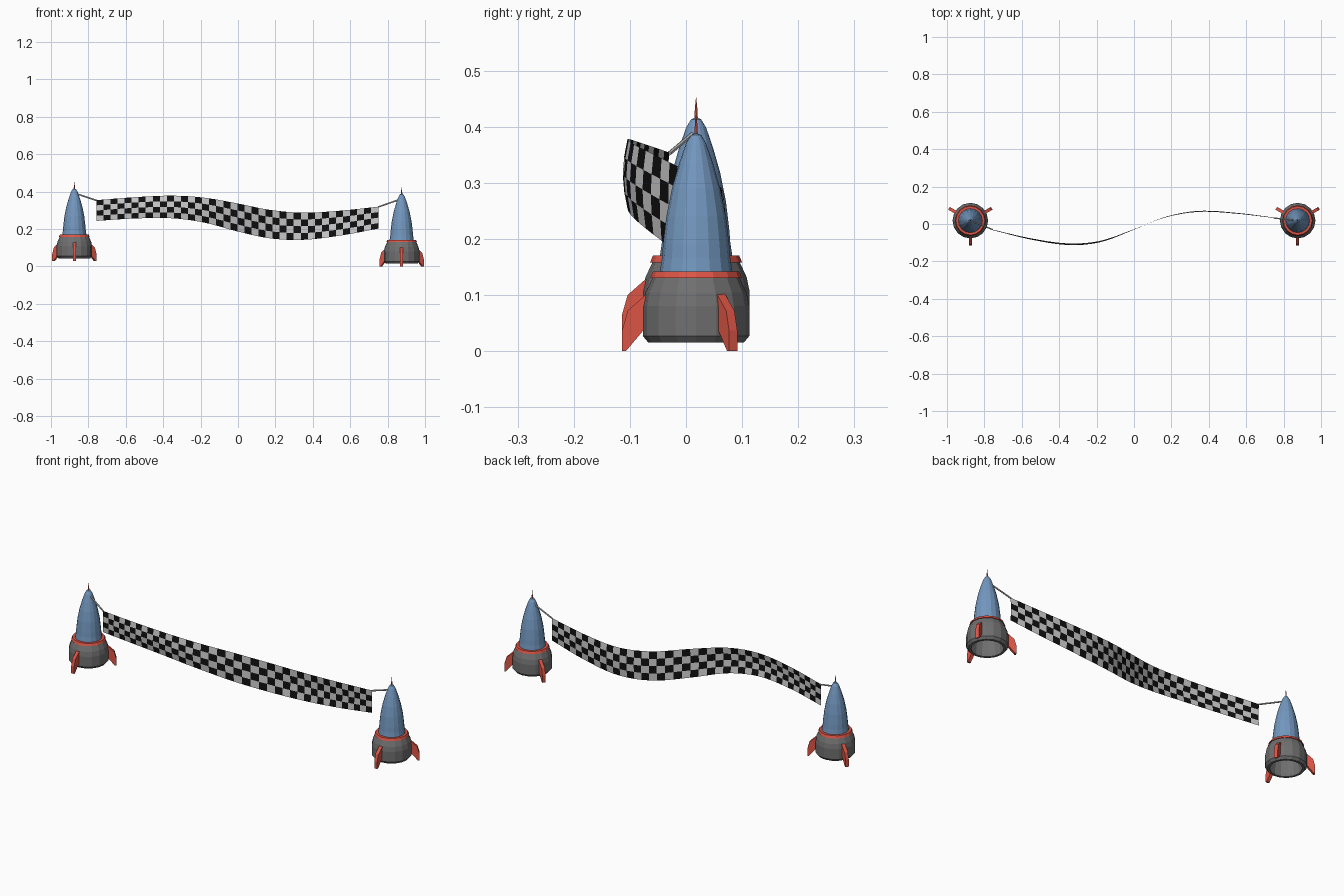
import bpy, bmesh
from math import pi, sin, cos, radians
from mathutils import Vector

if "Cube" in bpy.data.objects:
    bpy.data.objects.remove(bpy.data.objects["Cube"])


def material(name, rgb):
    m = bpy.data.materials.new(name)
    m.diffuse_color = (*rgb, 1)
    m.use_nodes = True
    m.node_tree.nodes["Principled BSDF"].inputs["Base Color"].default_value = m.diffuse_color
    return m


BLUE = material("blue", (0.17, 0.31, 0.52))
RED = material("red", (0.72, 0.09, 0.06))
DARK = material("dark_grey", (0.16, 0.16, 0.16))
BLACK = material("black", (0.005, 0.005, 0.005))
PALE = material("pale", (0.55, 0.55, 0.55))


def add_object(name, bm, *mats):
    mesh = bpy.data.meshes.new(name)
    bm.to_mesh(mesh)
    bm.free()
    ob = bpy.data.objects.new(name, mesh)
    bpy.context.collection.objects.link(ob)
    for m in mats:
        mesh.materials.append(m)
    return ob


def lathe(name, profile, loc, mat, sides=16):
    """Spin an (r, z) profile around z."""
    bm = bmesh.new()
    vs = [bm.verts.new((r, 0, z)) for r, z in profile]
    es = [bm.edges.new(p) for p in zip(vs, vs[1:])]
    bmesh.ops.spin(bm, geom=vs + es, cent=(0, 0, 0), axis=(0, 0, 1),
                   angle=2 * pi, steps=sides)
    bmesh.ops.remove_doubles(bm, verts=bm.verts, dist=1e-5)
    bmesh.ops.recalc_face_normals(bm, faces=bm.faces)
    ob = add_object(name, bm, mat)
    ob.location = loc
    return ob


def fin(name, loc, angle):
    """Swept fin: (r, z) outline given thickness."""
    outline = [(0.08, 0.05), (0.093, 0.038), (0.125, 0), (0.132, 0),
               (0.132, 0.037), (0.122, 0.072), (0.088, 0.102), (0.08, 0.10)]
    bm = bmesh.new()
    t = 0.0085
    face = bm.faces.new([bm.verts.new((r, -t, z)) for r, z in outline])
    new = bmesh.ops.extrude_face_region(bm, geom=[face])["geom"]
    bmesh.ops.translate(bm, vec=(0, 2 * t, 0),
                        verts=[v for v in new if isinstance(v, bmesh.types.BMVert)])
    # original face stays as the other side
    if not face.is_valid:
        bmesh.ops.holes_fill(bm, edges=bm.edges)
    bmesh.ops.recalc_face_normals(bm, faces=bm.faces)
    ob = add_object(name, bm, RED)
    ob.location = loc
    ob.rotation_euler.z = angle


def rod(name, a, b, radius):
    a, b = Vector(a), Vector(b)
    d = b - a
    bm = bmesh.new()
    bmesh.ops.create_cone(bm, cap_ends=True, segments=6, radius1=radius,
                          radius2=radius, depth=d.length)
    ob = add_object(name, bm, PALE)
    ob.location = (a + b) / 2
    ob.rotation_euler = d.to_track_quat('Z', 'Y').to_euler()


# The two rockets, the left one hovering slightly higher
for side, x, lift in (("left", -0.875, 0.028), ("right", 0.875, 0)):
    loc = (x, 0.018, lift)
    lathe(side + "_skirt", [(0, 0.10), (0.07, 0.10), (0.077, 0.03), (0.073, 0.015),
                            (0.085, 0.015), (0.095, 0.027), (0.095, 0.08),
                            (0.09, 0.104), (0.077, 0.132), (0, 0.132)], loc, DARK)
    lathe(side + "_ring", [(0.055, 0.13), (0.082, 0.13), (0.077, 0.142),
                           (0.055, 0.142)], loc, RED)
    lathe(side + "_hull", [(0.066, 0.132), (0.061, 0.165), (0.059, 0.19),
                           (0.053, 0.24), (0.043, 0.29), (0.03, 0.335),
                           (0.018, 0.37), (0.009, 0.385), (0, 0.389)], loc, BLUE)
    lathe(side + "_needle", [(0, 0.375), (0.004, 0.38), (0.0025, 0.405), (0, 0.427)],
          loc, RED, 6)
    for i, deg in enumerate((-90, 30, 150)):
        fin(f"{side}_fin_{i + 1}", loc, radians(deg))

# Waving banner: stations of (x, y, z bottom, z top)
STATIONS = [(-0.757, -0.03, 0.243, 0.354), (-0.55, -0.077, 0.256, 0.370),
            (-0.35, -0.104, 0.257, 0.378), (-0.18, -0.09, 0.234, 0.367),
            (0, -0.028, 0.186, 0.336), (0.17, 0.036, 0.150, 0.302),
            (0.35, 0.065, 0.142, 0.287), (0.55, 0.055, 0.165, 0.298),
            (0.75, 0.032, 0.202, 0.319)]


def station(x):
    """Smooth (Hermite) interpolation of the stations at x."""
    n = len(STATIONS)
    i = max(k for k in range(n - 1) if k == 0 or STATIONS[k][0] <= x)
    p, q = STATIONS[i], STATIONS[i + 1]
    before, after = STATIONS[max(i - 1, 0)], STATIONS[min(i + 2, n - 1)]
    h = q[0] - p[0]
    t = (x - p[0]) / h
    out = []
    for k in (1, 2, 3):
        mp = (q[k] - before[k]) / (q[0] - before[0]) * h
        mq = (after[k] - p[k]) / (after[0] - p[0]) * h
        out.append((2 * t**3 - 3 * t**2 + 1) * p[k] + (t**3 - 2 * t**2 + t) * mp
                   + (3 * t**2 - 2 * t**3) * q[k] + (t**3 - t**2) * mq)
    return out


COLS, ROWS = 40, 4
bm = bmesh.new()
grid = []
for c in range(COLS + 1):
    x = -0.757 + 1.507 * c / COLS
    y, z0, z1 = station(x)
    grid.append([bm.verts.new((x, y * (1 + 0.08 * sin(pi * r / ROWS)),
                               z0 + (z1 - z0) * r / ROWS)) for r in range(ROWS + 1)])
for c in range(COLS):
    for r in range(ROWS):
        f = bm.faces.new((grid[c][r], grid[c + 1][r], grid[c + 1][r + 1], grid[c][r + 1]))
        f.material_index = (c + r) % 2
add_object("checkered_banner", bm, PALE, BLACK)

# Tow ropes from the noses to the banner's top corners
rod("left_rope", (-0.865, 0.014, 0.389), (-0.755, -0.03, 0.352), 0.004)
rod("right_rope", (0.865, 0.019, 0.358), (0.748, 0.032, 0.317), 0.004)
